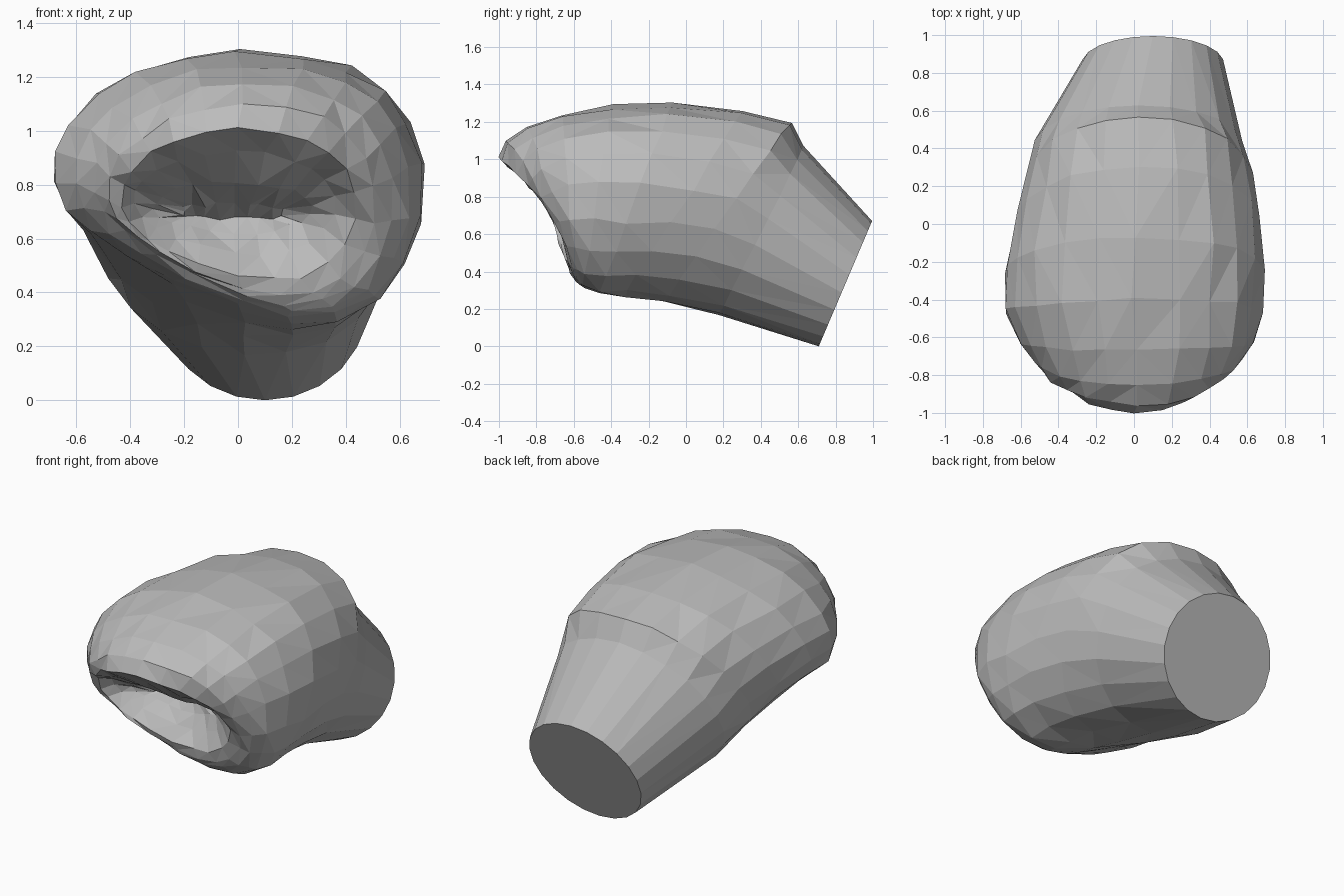
import bpy, bmesh, math, random

if "Cube" in bpy.data.objects:
    bpy.data.objects.remove(bpy.data.objects["Cube"])
random.seed(4)

stone = bpy.data.materials.new("stone_grey")
stone.use_nodes = True
color = (0.5, 0.5, 0.5, 1)
stone.diffuse_color = color
stone.node_tree.nodes["Principled BSDF"].inputs["Base Color"].default_value = color

SIDES = 22
# Slanted sections, back to front:
# top y, top z, bottom y, bottom z, min x, max x, roll, bow, jitter
SECTIONS = [
    (.995, .67, .71, 0, -.275, .475, 0, 0, 0),
    (.63, 1.07, .18, .17, -.53, .58, .1, 0, .004),
    (.56, 1.2, -.12, .245, -.575, .63, .2, 0, .008),
    (.3, 1.265, -.31, .295, -.63, .67, .35, 0, .01),
    (-.07, 1.3, -.45, .325, -.685, .69, .5, 0, .01),
    (-.4, 1.285, -.54, .35, -.69, .68, .5, 0, .01),
    (-.67, 1.24, -.585, .37, -.61, .64, .5, 0, .01),
    (-.85, 1.17, -.61, .395, -.53, .57, .5, .02, .01),
    (-.96, 1.09, -.635, .42, -.48, .51, .45, .05, .01),
    # lip rim, then the shallow hollow mouth
    (-1.005, 1.01, -.65, .46, -.43, .44, .35, .08, .01),
    (-.9, .92, -.59, .55, -.39, .36, .3, .07, .01),
    (-.75, .81, -.53, .62, -.31, .27, .2, .03, .01),
    (-.59, .73, -.5, .67, -.21, .17, .1, 0, .01),
]


def power(value, p):
    return math.copysign(abs(value) ** p, value)


def add_section(bm, top_y, top_z, bot_y, bot_z, x0, x1, roll, bow, jitter):
    ring = []
    for i in range(SIDES):
        t = math.tau * i / SIDES
        # rolled sections are fuller along one diagonal
        p = 1 - .35 * roll if math.sin(t) * math.cos(t) > 0 else 1
        s, c = power(math.sin(t), p), power(math.cos(t), p)
        v = c - roll * s * ((1 - c) / 2) ** 2
        point = [(x0 + x1) / 2 + s * (x1 - x0) / 2,
                 (top_y + bot_y) / 2 + v * (top_y - bot_y) / 2 + bow * s * s,
                 (top_z + bot_z) / 2 + v * (top_z - bot_z) / 2]
        ring.append(bm.verts.new([q + random.uniform(-jitter, jitter) for q in point]))
    return ring


# Rough lofted body
bm = bmesh.new()
rings = [add_section(bm, *section) for section in SECTIONS]
for a, b in zip(rings, rings[1:]):
    for i in range(SIDES):
        j = (i + 1) % SIDES
        bm.faces.new((a[i], a[j], b[j], b[i]))
bm.faces.new(rings[0])
bm.faces.new(rings[-1])
bmesh.ops.recalc_face_normals(bm, faces=bm.faces)
bmesh.ops.triangulate(bm, faces=bm.faces)

mesh = bpy.data.meshes.new("rough_body")
bm.to_mesh(mesh)
bm.free()
mesh.materials.append(stone)
body = bpy.data.objects.new("rough_body", mesh)
bpy.context.collection.objects.link(body)
